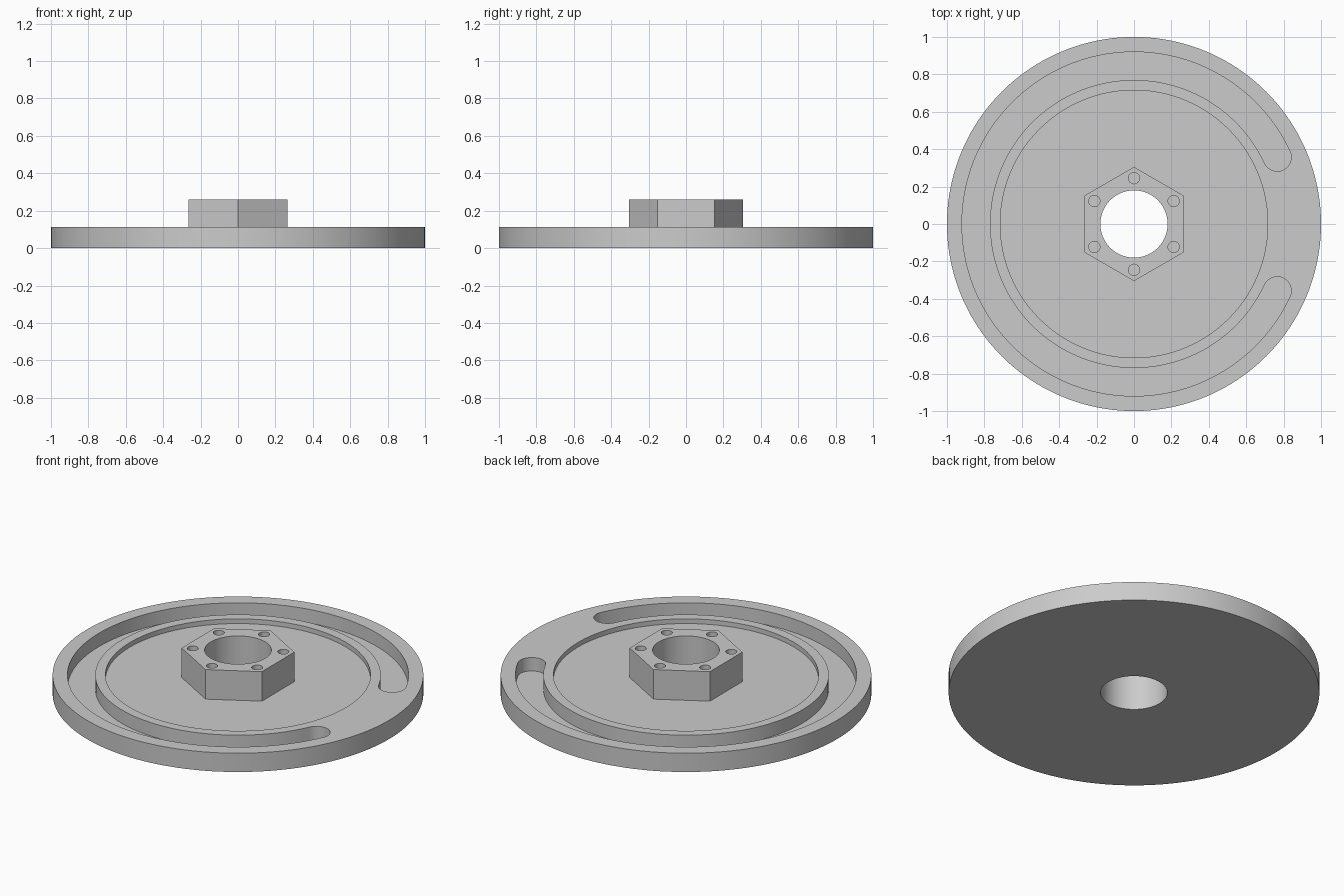
import bpy
import bmesh
from math import cos, sin, pi, radians

cube = bpy.data.objects.get("Cube")
if cube:
    bpy.data.objects.remove(cube, do_unlink=True)

DISC_TOP, RECESS_Z, SLOT_Z, HUB_TOP = 0.112, 0.084, 0.032, 0.26
BORE_R, RECESS_R = 0.18, 0.715
SLOT_R, SLOT_HALF = 0.845, 0.075
SLOT_END = radians(25)

grey = bpy.data.materials.new("plain grey")
grey.use_nodes = True
grey.diffuse_color = (0.6, 0.6, 0.6, 1)
grey.node_tree.nodes["Principled BSDF"].inputs["Base Color"].default_value = (0.6, 0.6, 0.6, 1)


def arc(radius, start, end, steps, cx=0, cy=0):
    """Points along an arc, both ends included."""
    angles = [start + (end - start) * i / steps for i in range(steps + 1)]
    return [(cx + radius * cos(a), cy + radius * sin(a)) for a in angles]


def circle(radius, sides, cx=0, cy=0, turn=0):
    return arc(radius, turn, turn + 2 * pi, sides, cx, cy)[:-1]


def prism(name, outline, bottom, top):
    """Extrude a closed outline from bottom to top."""
    bm = bmesh.new()
    base = bm.faces.new([bm.verts.new((x, y, bottom)) for x, y in outline])
    up = bmesh.ops.extrude_face_region(bm, geom=[base])["geom"]
    bmesh.ops.translate(bm, vec=(0, 0, top - bottom),
                        verts=[v for v in up if isinstance(v, bmesh.types.BMVert)])
    bmesh.ops.recalc_face_normals(bm, faces=bm.faces)
    mesh = bpy.data.meshes.new(name)
    bm.to_mesh(mesh)
    bm.free()
    obj = bpy.data.objects.new(name, mesh)
    bpy.context.collection.objects.link(obj)
    mesh.materials.append(grey)
    return obj


def carve(target, cutters):
    """Subtract the cutters, apply, and shade smooth with sharp edges."""
    for cutter in cutters:
        mod = target.modifiers.new(cutter.name, "BOOLEAN")
        mod.operation, mod.solver, mod.object = "DIFFERENCE", "EXACT", cutter
    bpy.ops.object.select_all(action="DESELECT")
    bpy.context.view_layer.objects.active = target
    target.select_set(True)
    for mod in list(target.modifiers):
        bpy.ops.object.modifier_apply(modifier=mod.name)
    bpy.ops.object.shade_smooth_by_angle(angle=radians(30))


# C-shaped slot outline with rounded ends
first, last = SLOT_END, 2 * pi - SLOT_END
slot_outline = (
    arc(SLOT_R + SLOT_HALF, first, last, 120)
    + arc(SLOT_HALF, last, last + pi, 16, SLOT_R * cos(last), SLOT_R * sin(last))[1:]
    + arc(SLOT_R - SLOT_HALF, last, first, 120)[1:]
    + arc(SLOT_HALF, first + pi, first + 2 * pi, 16,
          SLOT_R * cos(first), SLOT_R * sin(first))[1:-1])

# Cutters
bore = prism("bore_cutter", circle(BORE_R, 64), -0.1, 0.5)
recess = prism("recess_cutter", circle(RECESS_R, 128), RECESS_Z, 0.5)
slot = prism("slot_cutter", slot_outline, SLOT_Z, 0.5)
bolt_holes = [
    prism("bolt_hole_cutter",
          circle(0.03, 24, 0.245 * cos(a), 0.245 * sin(a)), HUB_TOP - 0.12, 0.5)
    for a in (pi / 6 + i * pi / 3 for i in range(6))]

# Round plate with recess, slot and bore
plate = prism("round_plate", circle(1, 160), 0, DISC_TOP)
carve(plate, [recess, slot, bore])

# Hexagonal hub with bore and bolt holes
hub = prism("hex_hub", circle(0.305, 6, turn=pi / 6), RECESS_Z, HUB_TOP)
carve(hub, [bore] + bolt_holes)

for cutter in [bore, recess, slot] + bolt_holes:
    bpy.data.objects.remove(cutter, do_unlink=True)
